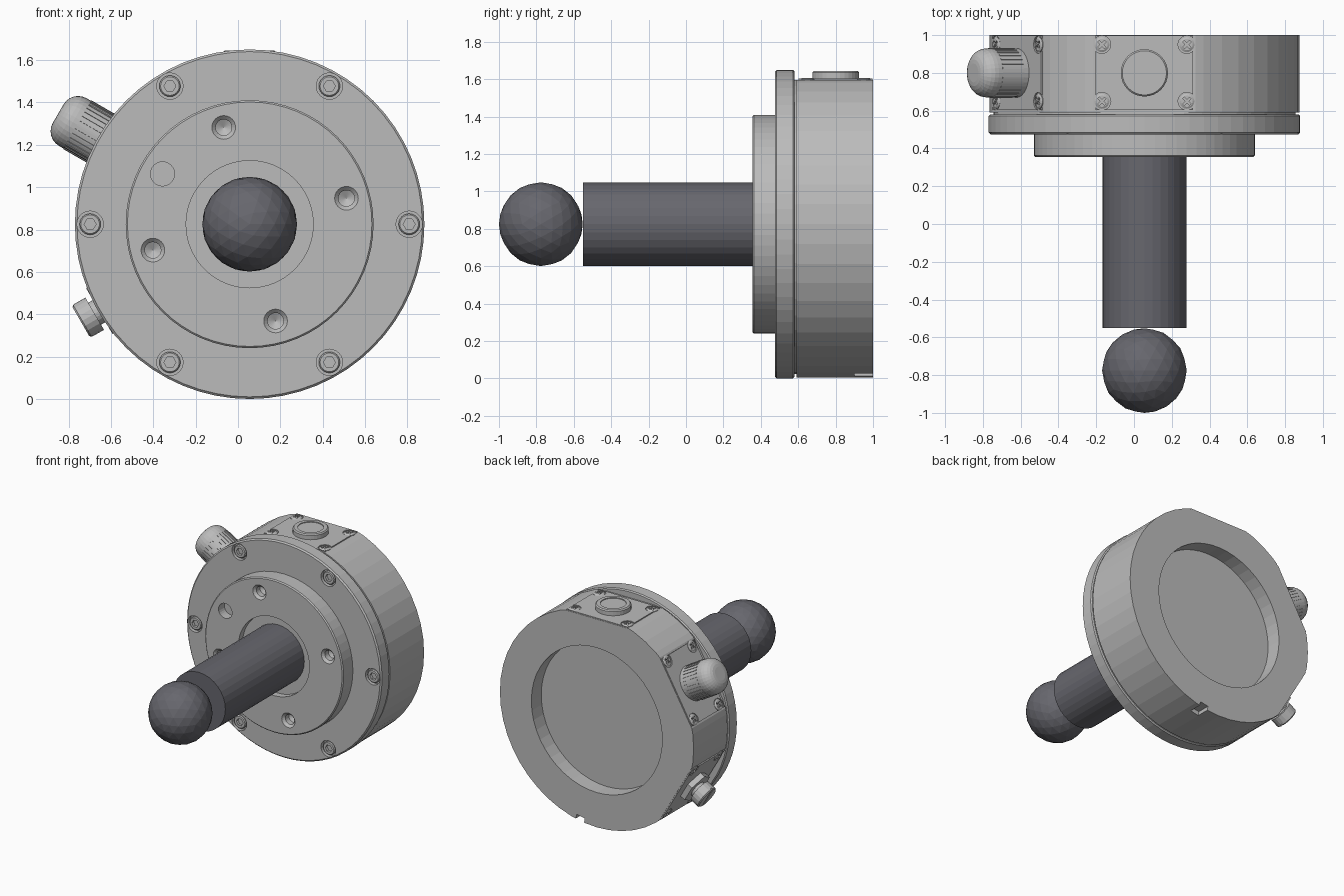
import bpy, bmesh
from math import radians, cos, sin, tau
from mathutils import Matrix, Vector

cube = bpy.data.objects.get("Cube")
if cube:
    bpy.data.objects.remove(cube)


def material(name, color):
    m = bpy.data.materials.new(name)
    m.use_nodes = True
    m.diffuse_color = color
    m.node_tree.nodes["Principled BSDF"].inputs["Base Color"].default_value = color
    return m


STEEL = material("light grey steel", (0.5, 0.5, 0.5, 1))
DARK = material("dark grey metal", (0.135, 0.135, 0.155, 1))

# Main axis: local z points out of the front
AXIS = Matrix.Translation((0.055, 0, 0.825)) @ Matrix.Rotation(radians(90), 4, 'X')
CENTRE = AXIS.translation
FLAT_ANGLES = {"top": 90, "upper": 150, "lower": 210}
FLAT = 0.772      # distance of the body flats from the axis
PLATE = 0.78      # distance of the cover plate surface


def front_frame(angle, radius, y):
    a = radians(angle)
    return AXIS @ Matrix.Translation((radius * cos(a), radius * sin(a), -y))


def side_frame(angle, radius, y=0.8):
    """Local z points away from the main axis, local y runs along it."""
    c, s = cos(radians(angle)), sin(radians(angle))
    m = Matrix(((s, 0, c, 0), (0, 1, 0, 0), (-c, 0, s, 0), (0, 0, 0, 1)))
    m.translation = CENTRE + Vector((radius * c, y, radius * s))
    return m


def finish(name, bm, frame, mat=STEEL):
    bmesh.ops.recalc_face_normals(bm, faces=bm.faces[:])
    me = bpy.data.meshes.new(name)
    bm.to_mesh(me)
    bm.free()
    me.materials.append(mat)
    ob = bpy.data.objects.new(name, me)
    ob.matrix_world = frame
    bpy.context.collection.objects.link(ob)
    return ob


def lathe_bm(profile, sides):
    """Spin (radius, height) points, which begin and end on the axis."""
    bm = bmesh.new()
    vs = [bm.verts.new((r, 0, h)) for r, h in profile]
    es = [bm.edges.new(p) for p in zip(vs, vs[1:])]
    bmesh.ops.spin(bm, geom=vs + es, cent=(0, 0, 0), axis=(0, 0, 1),
                   angle=tau, steps=sides)
    bmesh.ops.remove_doubles(bm, verts=bm.verts[:], dist=1e-5)
    return bm


def lathe(name, profile, sides, frame, mat=STEEL):
    return finish(name, lathe_bm(profile, sides), frame, mat)


def rod(name, radius, low, high, sides, frame, mat=STEEL):
    return lathe(name, [(0, low), (radius, low), (radius, high), (0, high)],
                 sides, frame, mat)


def box(name, size, frame, mat=STEEL):
    bm = bmesh.new()
    bmesh.ops.create_cube(bm, size=1)
    bmesh.ops.scale(bm, vec=size, verts=bm.verts)
    return finish(name, bm, frame, mat)


def cut(ob, cutters):
    """Subtract the cutters for good and remove them."""
    for c in cutters:
        mod = ob.modifiers.new("cut", 'BOOLEAN')
        mod.operation, mod.solver, mod.object = 'DIFFERENCE', 'EXACT', c
    bpy.context.view_layer.update()
    dg = bpy.context.evaluated_depsgraph_get()
    me = bpy.data.meshes.new_from_object(ob.evaluated_get(dg))
    ob.modifiers.clear()
    ob.data = me
    for c in cutters:
        bpy.data.objects.remove(c)


def copy(source, name, frame):
    ob = bpy.data.objects.new(name, source.data)
    ob.matrix_world = frame
    bpy.context.collection.objects.link(ob)


# Housing: round drum with a rear recess and three flats
bm = lathe_bm([(0, -0.57), (0.80, -0.57), (0.80, -0.59), (0.82, -0.59), (0.82, -1.0),
               (0.554, -1.0), (0.554, -0.88), (0, -0.88)], 48)
for angle in FLAT_ANGLES.values():
    n = Vector((cos(radians(angle)), sin(radians(angle)), 0))
    res = bmesh.ops.bisect_plane(bm, geom=bm.verts[:] + bm.edges[:] + bm.faces[:],
                                 plane_co=n * FLAT, plane_no=n, clear_outer=True)
    rim = [g for g in res["geom_cut"] if isinstance(g, bmesh.types.BMEdge)]
    bmesh.ops.holes_fill(bm, edges=rim)
housing = finish("housing", bm, AXIS)
cut(housing, [box("key_slot_cutter", (0.07, 0.2, 0.07), side_frame(280, 0.82, 1.0))])

# Flange with counterbores for six bolts
BOLTS = [front_frame(a, 0.753, 0.475) for a in range(0, 360, 60)]
flange = lathe("flange", [(0, -0.58), (0.817, -0.58), (0.825, -0.572), (0.825, -0.485),
                          (0.815, -0.475), (0, -0.475)], 64, AXIS)
cut(flange, [rod("bore_cutter", 0.062, -0.03, 0.05, 24, f) for f in BOLTS])

# Socket head bolts
bolt = lathe("flange_bolt", [(0, -0.035), (0.05, -0.035), (0.05, -0.01),
                             (0.044, -0.004), (0, -0.004)], 24, BOLTS[0])
cut(bolt, [rod("hex_cutter", 0.028, -0.025, 0.05, 6, BOLTS[0])])
for f in BOLTS[1:]:
    copy(bolt, "flange_bolt", f)

# Raised front plate with a central bore, threaded holes and a pin hole
plate = lathe("front_plate", [(0, -0.48), (0.585, -0.48), (0.585, -0.363), (0.577, -0.355),
                              (0.30, -0.355), (0.30, -0.405), (0, -0.405)], 64, AXIS)
holes = [lathe("hole_cutter", [(0, -0.08), (0.038, -0.06), (0.038, -0.018), (0.056, 0),
                               (0.056, 0.05), (0, 0.05)], 24, front_frame(a, 0.473, 0.355))
         for a in (15, 105, 195, 285)]
holes.append(rod("pin_hole_cutter", 0.057, -0.07, 0.05, 24, front_frame(150, 0.475, 0.355)))
cut(plate, holes)

# Shaft and ball
rod("shaft", 0.223, -0.43, 0.55, 32, AXIS, DARK)
bm = bmesh.new()
bmesh.ops.create_icosphere(bm, subdivisions=3, radius=0.224)
finish("ball_tip", bm, AXIS @ Matrix.Translation((0, 0, 0.776)), DARK)

# Cover plates on the flats, each held by four cross head screws
screw = None
for side, angle in FLAT_ANGLES.items():
    base = side_frame(angle, PLATE)
    cover = box(side + "_cover_plate", (0.515, 0.395, 0.02),
                base @ Matrix.Translation((0, 0, -0.01)))
    spots = [base @ Matrix.Translation((x, y, 0)) for x in (-0.225, 0.225)
             for y in (-0.15, 0.15)]
    cut(cover, [rod("pocket_cutter", 0.047, -0.05, 0.05, 20, f) for f in spots])
    for f in spots:
        if screw is None:
            screw = lathe("cover_screw", [(0, -0.02), (0.04, -0.02), (0.04, -0.004),
                                          (0.03, 0.002), (0, 0.002)], 20, f)
            cut(screw, [box("cross_cutter", (0.05, 0.012, 0.02),
                            f @ Matrix.Rotation(radians(t), 4, 'Z')) for t in (45, 135)])
        else:
            copy(screw, "cover_screw", f)

# Top button
lathe("top_button", [(0, -0.01), (0.125, -0.01), (0.125, 0.032), (0.117, 0.04),
                     (0.09, 0.04), (0.09, 0.034), (0, 0.034)], 32, side_frame(90, PLATE))

# Domed knob with grip ribs
knob = side_frame(150, PLATE)
dome = [(0.05 + 0.08 * cos(radians(t)), 0.184 + 0.08 * sin(radians(t)))
        for t in range(0, 91, 15)]
lathe("side_knob", [(0, -0.01), (0.13, -0.01)] + dome + [(0, 0.264)], 32, knob)
for i in range(32):
    box("knob_rib", (0.006, 0.009, 0.13),
        knob @ Matrix.Rotation(tau * i / 32, 4, 'Z') @ Matrix.Translation((0.13, 0, 0.095)))

# Lower fitting: hex nut, neck and slotted head
fitting = side_frame(210, PLATE)
rod("fitting_nut", 0.125, -0.01, 0.04, 6, fitting)
rod("fitting_neck", 0.06, 0.03, 0.08, 20, fitting)
head = lathe("fitting_head", [(0, 0.065), (0.088, 0.065), (0.088, 0.132),
                              (0.08, 0.14), (0, 0.14)], 20, fitting)
cut(head, [box("slot_cutter", (0.2, 0.016, 0.03),
               fitting @ Matrix.Translation((0, 0, 0.14)))])
